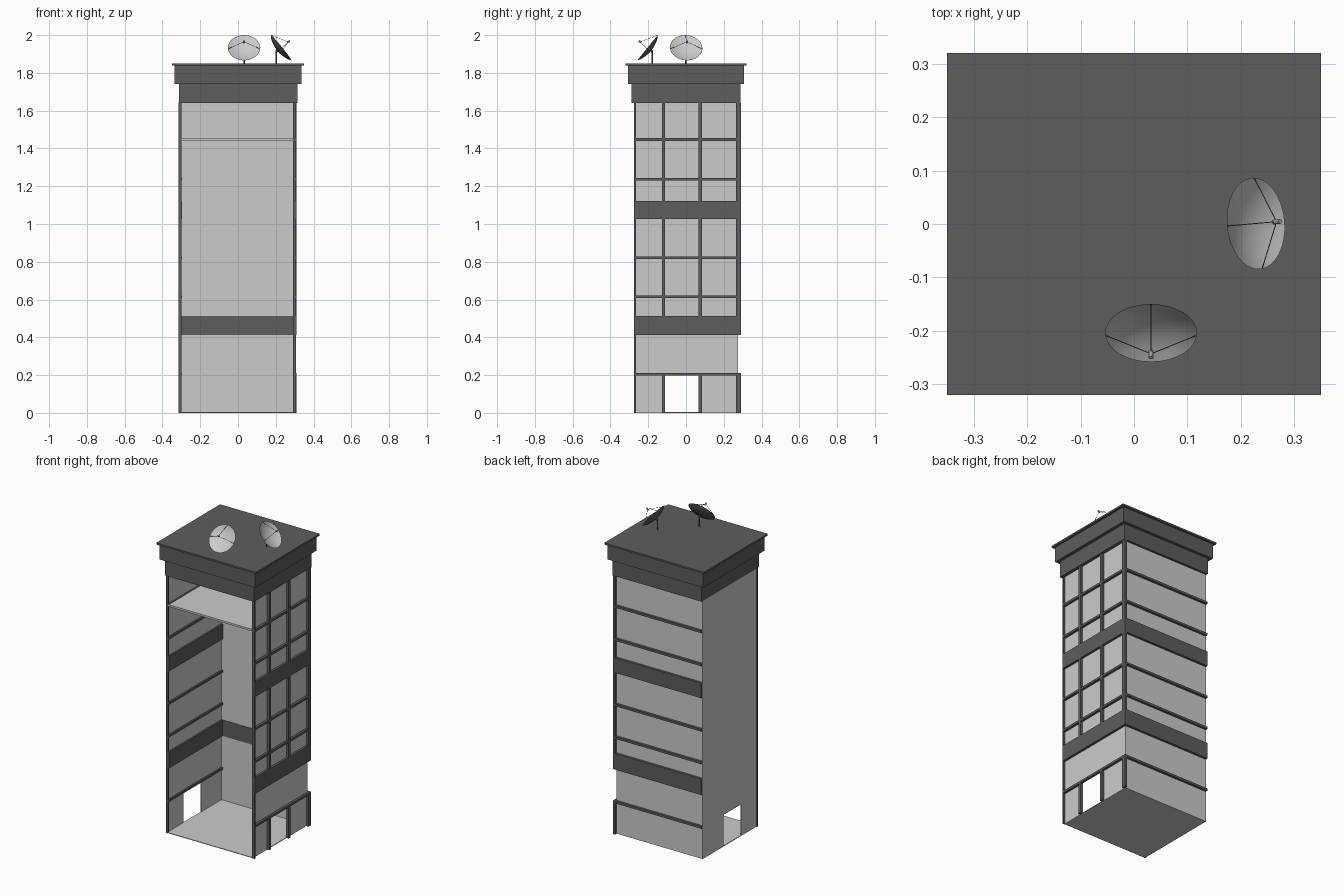
import bpy, bmesh, math
from mathutils import Vector, Matrix

if "Cube" in bpy.data.objects:
    bpy.data.objects.remove(bpy.data.objects["Cube"])

dark = bpy.data.materials.new("dark_grey")
dark.diffuse_color = (0.11, 0.11, 0.11, 1)
dark.use_nodes = True
dark.node_tree.nodes["Principled BSDF"].inputs["Base Color"].default_value = dark.diffuse_color


def finish(bm, name, mat=None):
    bmesh.ops.recalc_face_normals(bm, faces=bm.faces)
    me = bpy.data.meshes.new(name)
    bm.to_mesh(me)
    bm.free()
    ob = bpy.data.objects.new(name, me)
    bpy.context.collection.objects.link(ob)
    if mat:
        me.materials.append(mat)
    return ob


def boxes(name, items, mat=None):
    """One object from boxes given as (x0, x1, y0, y1, z0, z1)."""
    bm = bmesh.new()
    for x0, x1, y0, y1, z0, z1 in items:
        m = Matrix.Translation(((x0 + x1) / 2, (y0 + y1) / 2, (z0 + z1) / 2)) @ \
            Matrix.Diagonal((x1 - x0, y1 - y0, z1 - z0, 1))
        bmesh.ops.create_cube(bm, size=1, matrix=m)
    return finish(bm, name, mat)


XL, XR = -0.31, 0.295          # wall planes
YF, YB = -0.272, 0.275
XO, YO = 0.31, 0.29            # outer faces of the trim
D0, D1 = -0.11, 0.065          # door opening
T = 0.004                      # wall thickness
TOP = 1.64


def side_wall(name, x0, x1):
    boxes(name, [(x0, x1, YF, D0, 0, 0.205), (x0, x1, D1, YB, 0, 0.205),
                 (x0, x1, YF, YB, 0.205, TOP)])


# shell, open at the front
side_wall("left_wall", XL, XL + T)
side_wall("right_wall", XR - T, XR)
boxes("back_wall", [(XL, XR, YB - T, YB, 0, TOP)])
boxes("ground_floor", [(XL, XR, YF, YB, 0, T)])
boxes("upper_floor", [(XL, XR, YF, YB, 1.44, 1.452)])

# roof cornice
boxes("frieze", [(-0.312, 0.315, -0.289, 0.289, TOP, 1.742)], dark)
boxes("cornice", [(-0.335, 0.335, -0.307, 0.307, 1.742, 1.838)], dark)
boxes("roof_slab", [(-0.35, 0.35, -0.32, 0.32, 1.838, 1.849)], dark)

# horizontal bands and rails: right side, back side, inside of left wall
bands = [(0.412, 0.514), (1.027, 1.122)]
rails = [(z - 0.007, z + 0.007) for z in (0.205, 0.615, 0.822, 1.237, 1.447)]
trim = []
for z0, z1 in bands + rails:
    trim += [(XR, XO, YF, YO, z0, z1), (XL, XR, YB, YO, z0, z1),
             (XL + T, XL + 0.014, YF, YB - T, z0, z1)]
boxes("bands_and_rails", trim, dark)
boxes("inner_back_band", [(XL + T, XR - T, YB - T - 0.002, YB - T, 0.412, 0.514)], dark)

# columns on the right side
cols = []
for z0, z1 in ((0, 0.212), (0.412, TOP)):
    for y0, y1 in ((-0.128, D0), (D1, 0.084), (0.264, YO)):
        cols.append((XR, XO, y0, y1, z0, z1))
boxes("columns", cols, dark)
boxes("front_posts", [(-0.314, -0.3, YF - 0.002, YF + 0.008, 0, TOP),
                      (0.291, 0.308, YF - 0.002, YF + 0.008, 0, TOP)], dark)


# satellite dishes
def rod(bm, a, b, r, n=6):
    a, b = Vector(a), Vector(b)
    d = b - a
    m = Matrix.Translation((a + b) / 2) @ d.to_track_quat('Z', 'Y').to_matrix().to_4x4()
    bmesh.ops.create_cone(bm, cap_ends=True, segments=n, radius1=r, radius2=r,
                          depth=d.length, matrix=m)


def bowl(name, m, drop, mat=None, R=0.086, depth=0.022, n=32):
    """Shallow paraboloid with its rim on the local z = 0 plane."""
    bm = bmesh.new()
    rings = []
    for k in range(1, 6):
        r = R * k / 5
        z = depth * ((k / 5) ** 2 - 1) - drop * (k < 5)
        rings.append([bm.verts.new(m @ Vector((r * math.cos(2 * math.pi * i / n),
                      r * math.sin(2 * math.pi * i / n), z))) for i in range(n)])
    c = bm.verts.new(m @ Vector((0, 0, -depth - drop)))
    for i in range(n):
        j = (i + 1) % n
        bm.faces.new((c, rings[0][i], rings[0][j]))
        for a, b in zip(rings, rings[1:]):
            bm.faces.new((a[i], b[i], b[j], a[j]))
    for f in bm.faces:
        f.smooth = True
    return finish(bm, name, mat)


def dish(tag, centre, yaw):
    # local z is the aim direction, local y points to the upper rim
    m = Matrix.Translation(centre) @ Matrix.Rotation(yaw, 4, 'Z') @ \
        Matrix.Rotation(math.radians(51), 4, 'X')
    bowl("dish_bowl_" + tag, m, 0)
    bowl("dish_back_" + tag, m, 0.003, dark)
    bm = bmesh.new()
    feed = m @ Vector((0, 0, 0.05))
    for deg in (90, 185, 355):
        a = math.radians(deg)
        rod(bm, m @ Vector((0.085 * math.cos(a), 0.085 * math.sin(a), 0)), feed, 0.001)
    back = m @ Vector((0, 0, -0.024))
    top = m @ Vector((0, 0, -0.034))
    rod(bm, back, top, 0.007, 10)
    rod(bm, (top.x, top.y, 1.847), (top.x, top.y, top.z + 0.004), 0.004, 10)
    finish(bm, "dish_mount_" + tag, dark)
    bm = bmesh.new()
    rod(bm, m @ Vector((0, 0, 0.043)), m @ Vector((0, 0, 0.059)), 0.005, 10)
    finish(bm, "dish_feed_" + tag)


dish("front", (0.032, -0.204, 1.933), 0)
dish("right", (0.228, 0.001, 1.933), math.radians(95))
